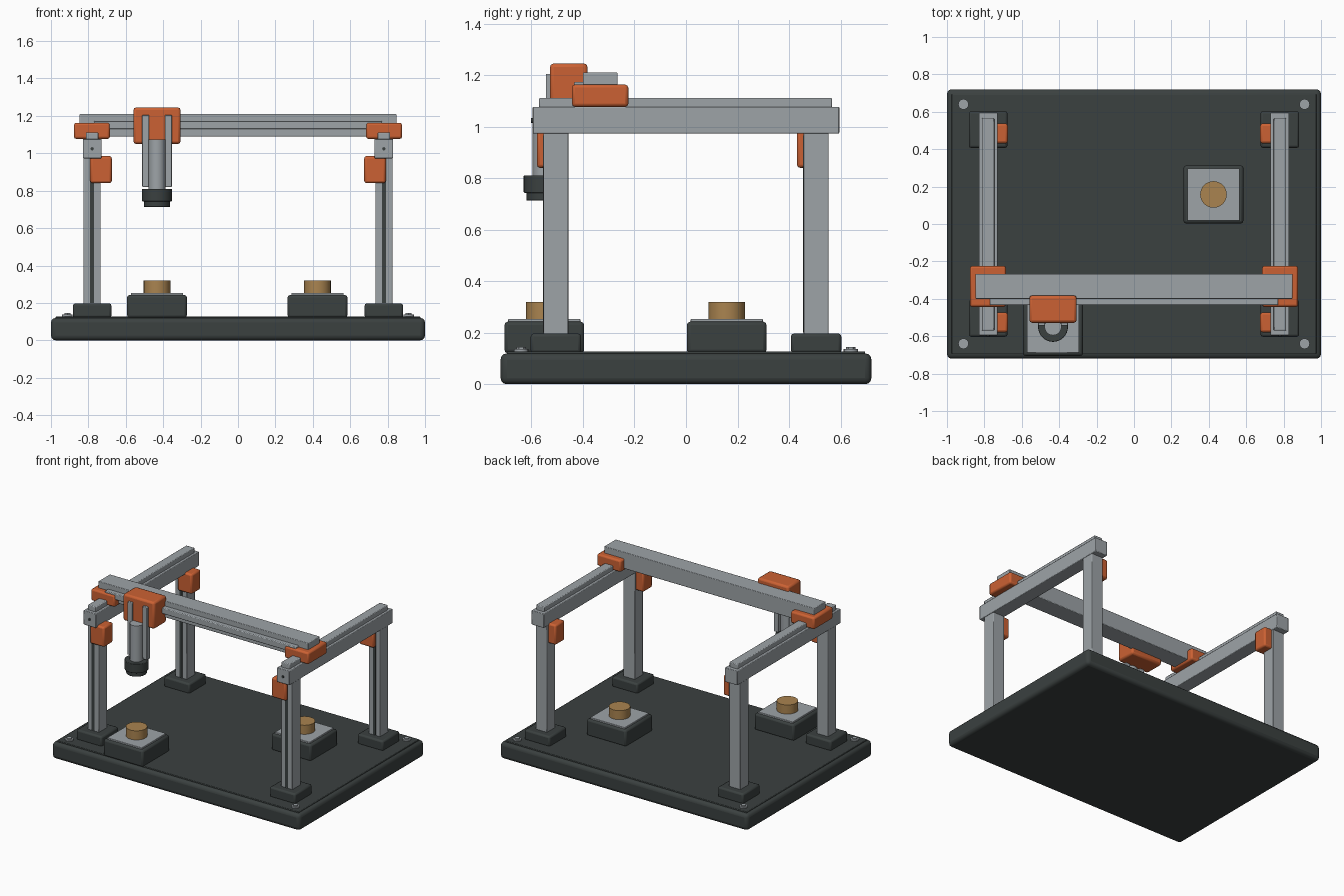
import bpy
import math

cube = bpy.data.objects.get("Cube")
if cube:
    bpy.data.objects.remove(cube, do_unlink=True)


def material(name, rgb, rough=0.5):
    m = bpy.data.materials.new(name)
    m.use_nodes = True
    m.diffuse_color = (*rgb, 1)
    bsdf = m.node_tree.nodes["Principled BSDF"]
    bsdf.inputs["Base Color"].default_value = (*rgb, 1)
    bsdf.inputs["Roughness"].default_value = rough
    return m


DARK = material("charcoal", (0.043, 0.052, 0.051))
GREY = material("aluminium grey", (0.34, 0.37, 0.39))
ORANGE = material("orange", (0.60, 0.12, 0.033))
BRASS = material("brass", (0.40, 0.23, 0.08))


def finish(obj, name, mat, bevel, segments=2):
    obj.name = name
    obj.data.name = name
    obj.data.materials.append(mat)
    if bevel:
        mod = obj.modifiers.new("edge bevel", 'BEVEL')
        mod.width = bevel
        mod.segments = segments
        mod.limit_method = 'ANGLE'
    bpy.ops.object.shade_smooth_by_angle(angle=math.radians(35))
    return obj


def box(name, mat, x, y, z, bevel=0.006, segments=2):
    """Box from its (min, max) range on each axis."""
    ranges = (x, y, z)
    bpy.ops.mesh.primitive_cube_add(size=1, location=[(a + b) / 2 for a, b in ranges])
    obj = bpy.context.object
    obj.scale = [abs(b - a) for a, b in ranges]
    bpy.ops.object.transform_apply(location=False, rotation=False, scale=True)
    return finish(obj, name, mat, bevel, segments)


def cylinder(name, mat, x, y, z, radius, sides=32, bevel=0.0, along_y=False):
    """Upright cylinder over a z range, or a cylinder over a y range."""
    span = y if along_y else z
    mid = (span[0] + span[1]) / 2
    bpy.ops.mesh.primitive_cylinder_add(
        vertices=sides, radius=radius, depth=span[1] - span[0],
        location=(x, mid, z) if along_y else (x, y, mid),
        rotation=(math.pi / 2 if along_y else 0, 0, 0))
    return finish(bpy.context.object, name, mat, bevel)


def around(c, half):
    return (c - half, c + half)


# Base slab with a thin deck on top
box("base", DARK, (-1, 1), (-0.72, 0.72), (0, 0.12), 0.025, 3)
box("base_deck", DARK, (-0.975, 0.975), (-0.695, 0.695), (0.11, 0.128), 0.004)

for sx, side in ((1, "left"), (-1, "right")):
    x = 0.78 * sx

    # Posts, feet, brackets and corner bolts
    for sy, end in ((-1, "front"), (1, "back")):
        y = 0.505 * sy
        tag = f"{end}_{side}"
        box(f"foot_{tag}", DARK, around(x, 0.103), around(y, 0.098), (0.12, 0.197), 0.012)
        box(f"post_{tag}", GREY, around(x, 0.046), around(y, 0.048), (0.19, 0.98), 0.004)
        box(f"post_slot_{tag}", DARK, around(x, 0.011), (y - 0.051, y - 0.045),
            (0.2, 0.965), 0)
        box(f"bracket_{tag}", ORANGE, (0.675 * sx, 0.79 * sx), around(y - 0.021, 0.053),
            (0.84, 0.985), 0.012)
        cylinder(f"bolt_washer_{tag}", GREY, 0.912 * sx, 0.64 * sy, (0.12, 0.137), 0.028, 16)
        cylinder(f"bolt_head_{tag}", GREY, 0.912 * sx, 0.64 * sy, (0.13, 0.145), 0.018, 6)

    # Side rail, its slide strip and end screws
    box(f"side_rail_{side}", GREY, around(x, 0.05), (-0.595, 0.595), (0.973, 1.077), 0.004)
    box(f"side_slide_{side}", GREY, around(x, 0.033), (-0.57, 0.567), (1.07, 1.112), 0.005)
    cylinder(f"rail_screw_{side}", DARK, x, (-0.602, -0.59), 1.024, 0.009, 12, along_y=True)

    # Carriage block under the end of the cross beam
    box(f"beam_carriage_{side}", ORANGE, (0.685 * sx, 0.877 * sx), (-0.443, -0.224),
        (1.077, 1.163), 0.012)

# Cross beam with its front slide
box("cross_beam", GREY, (-0.847, 0.847), (-0.4, -0.266), (1.09, 1.21), 0.004)
box("cross_slide", GREY, (-0.77, 0.77), (-0.434, -0.395), (1.13, 1.174), 0.005)

# Tool head: carriage, guide bars, spindle and collar
TOOL_X, TOOL_Y = -0.433, -0.55
box("tool_carriage", ORANGE, around(TOOL_X, 0.126), (-0.528, -0.382), (1.05, 1.245), 0.014)
for sx, side in ((1, "left"), (-1, "right")):
    box(f"guide_bar_{side}", GREY, around(TOOL_X + 0.061 * sx, 0.018),
        (-0.544, -0.505), (0.82, 1.205), 0.004)
cylinder("spindle", GREY, TOOL_X, TOOL_Y, (0.8, 1.073), 0.045)
cylinder("spindle_collar", DARK, TOOL_X, TOOL_Y, (0.743, 0.81), 0.08, bevel=0.003)
cylinder("spindle_nose", DARK, TOOL_X, TOOL_Y, (0.713, 0.75), 0.069, bevel=0.003)

# Work stations: block, plate and round workpiece
for px, py, tag in ((TOOL_X, TOOL_Y, "front"), (0.425, 0.158, "back")):
    box(f"station_block_{tag}", DARK, around(px, 0.16), around(py, 0.155), (0.12, 0.243), 0.014)
    box(f"station_plate_{tag}", GREY, around(px, 0.14), around(py, 0.14), (0.235, 0.254), 0.003)
    cylinder(f"workpiece_{tag}", BRASS, px, py, (0.25, 0.32), 0.071)
